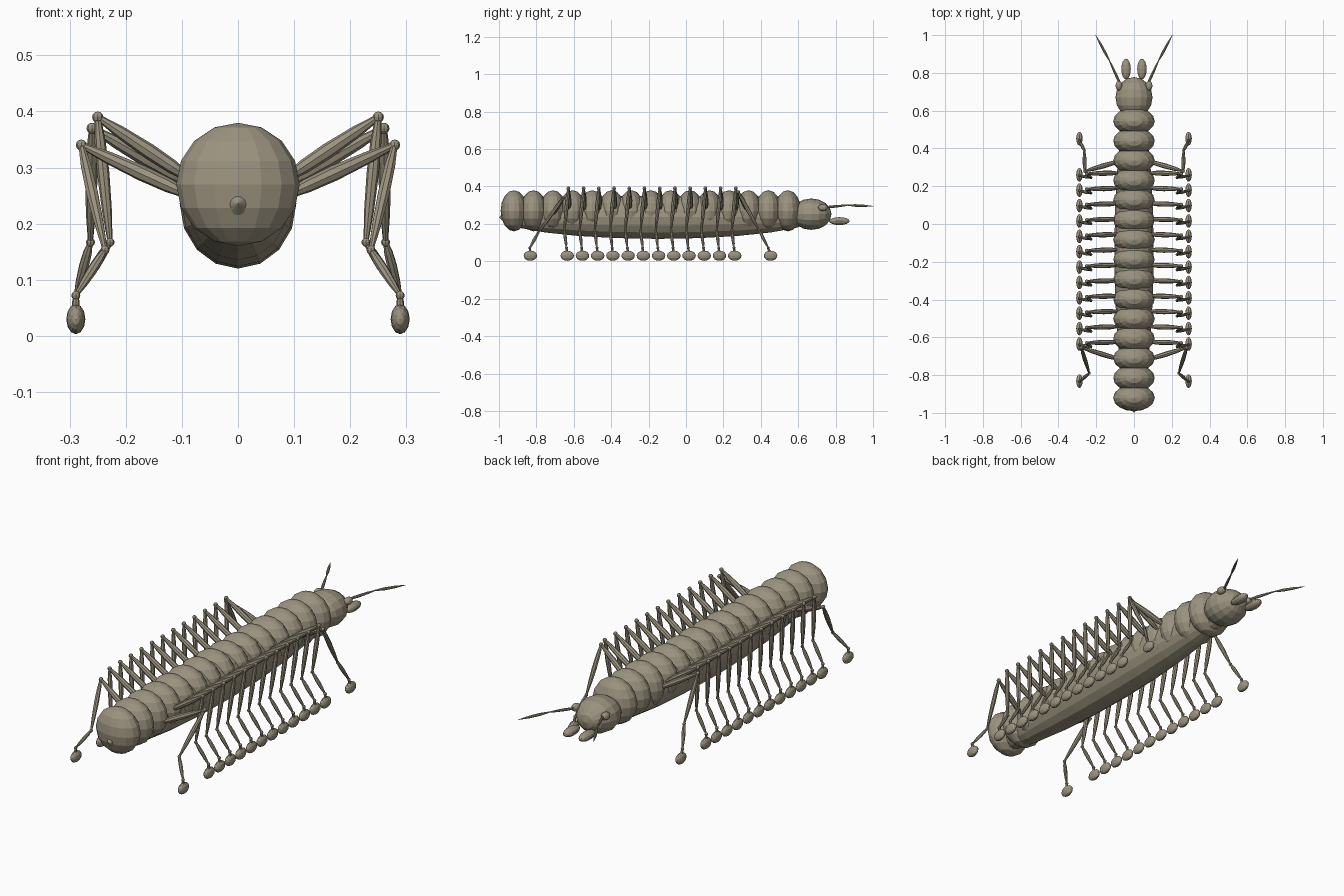
import bpy
import math
from mathutils import Vector, Matrix

default = bpy.data.objects.get("Cube")
if default:
    bpy.data.objects.remove(default, do_unlink=True)

# Single dusty tan colour
TAN = (0.33, 0.29, 0.21, 1.0)
mat = bpy.data.materials.new("dusty_tan")
mat.use_nodes = True
mat.diffuse_color = TAN
mat.node_tree.nodes["Principled BSDF"].inputs["Base Color"].default_value = TAN


def ellipsoid(name, centre, radii, segments=16, rings=8, along_y=False):
    """Faceted ellipsoid; its poles lie on z, or on y if along_y."""
    bpy.ops.mesh.primitive_uv_sphere_add(segments=segments, ring_count=rings, radius=1)
    ob = bpy.context.object
    ob.name = name
    turn = Matrix.Rotation(math.pi / 2, 4, 'X') if along_y else Matrix()
    ob.data.transform(Matrix.Diagonal((*radii, 1)) @ turn)
    ob.location = centre
    ob.data.materials.append(mat)
    return ob


def spindle(name, a, b, profile, sides=8):
    """Tapered limb from a to b; profile lists (fraction along, radius)."""
    a, b = Vector(a), Vector(b)
    rot = (b - a).to_track_quat('Z', 'Y').to_matrix()
    verts, faces = [], []
    for t, r in profile:
        for i in range(sides):
            ang = 2 * math.pi * i / sides
            verts.append(a.lerp(b, t) + rot @ Vector((r * math.cos(ang), r * math.sin(ang), 0)))
    for k in range(len(profile) - 1):
        for i in range(sides):
            j = (i + 1) % sides
            faces.append((k * sides + i, k * sides + j, (k + 1) * sides + j, (k + 1) * sides + i))
    faces.append(tuple(reversed(range(sides))))
    faces.append(tuple(range(len(verts) - sides, len(verts))))
    me = bpy.data.meshes.new(name)
    me.from_pydata(verts, [], faces)
    me.materials.append(mat)
    ob = bpy.data.objects.new(name, me)
    bpy.context.collection.objects.link(ob)
    return ob


def limb_profile(r):
    return [(0, r * 0.5), (0.2, r * 0.9), (0.45, r), (0.75, r * 0.8), (1, r * 0.4)]


def leg(name, side, hip, knee, ankle, heel, foot):
    """Jointed leg with an egg-shaped foot."""
    hip, knee, ankle, heel, foot = [
        Vector((side * p[0], p[1], p[2])) for p in (hip, knee, ankle, heel, foot)]
    spindle(name + "_thigh", hip, knee, limb_profile(0.014))
    spindle(name + "_shin", knee, ankle, limb_profile(0.011))
    spindle(name + "_lower", ankle, heel, limb_profile(0.009))
    spindle(name + "_heel", heel, foot, limb_profile(0.007))
    for joint, p, r in (("knee", knee, 0.01), ("ankle", ankle, 0.008), ("heel_joint", heel, 0.008)):
        ellipsoid(name + "_" + joint, p, (r, r, r), 8, 6)
    ellipsoid(name + "_foot", foot, (0.017, 0.036, 0.027), 12, 8, True)


# Body: a row of overlapping rings over a long belly
for i in range(15):
    ellipsoid(f"body_ring_{i + 1}", (0, -0.92 + i * 0.1046, 0.27), (0.11, 0.071, 0.11))
ellipsoid("belly", (0, -0.15, 0.236), (0.104, 0.85, 0.116), 16, 12, True)

# Head
ellipsoid("head", (0, 0.67, 0.252), (0.098, 0.108, 0.084), 16, 8, True)

for side, label in ((1, "left"), (-1, "right")):
    # Eyes, jaws and antennae
    ellipsoid(label + "_eye", (side * 0.08, 0.732, 0.287), (0.018, 0.026, 0.018), 12, 8)
    ellipsoid(label + "_jaw", (side * 0.042, 0.82, 0.215), (0.025, 0.055, 0.021), 12, 8, True)
    base, mid, tip = [(side * x, y, z) for x, y, z in
                      ((0.07, 0.735, 0.288), (0.13, 0.865, 0.3), (0.203, 1.0, 0.295))]
    spindle(label + "_antenna_base", base, mid, limb_profile(0.007))
    spindle(label + "_antenna_tip", mid, tip,
            [(0, 0.003), (0.3, 0.007), (0.65, 0.006), (1, 0.001)])

    # Twelve middle legs in a regular row
    for i in range(12):
        y = -0.635 + i * 0.0814
        leg(f"{label}_middle_leg_{i + 1}", side, (0.085, y + 0.01, 0.28), (0.25, y + 0.006, 0.39),
            (0.228, y - 0.015, 0.167), (0.289, y - 0.004, 0.072), (0.289, y, 0.03))

    # Splayed front and rear legs
    leg(label + "_front_leg", side, (0.085, 0.33, 0.27), (0.26, 0.28, 0.37),
        (0.263, 0.39, 0.167), (0.289, 0.44, 0.072), (0.289, 0.452, 0.03))
    leg(label + "_rear_leg", side, (0.085, -0.715, 0.25), (0.279, -0.655, 0.34),
        (0.237, -0.79, 0.153), (0.289, -0.835, 0.072), (0.289, -0.832, 0.03))
